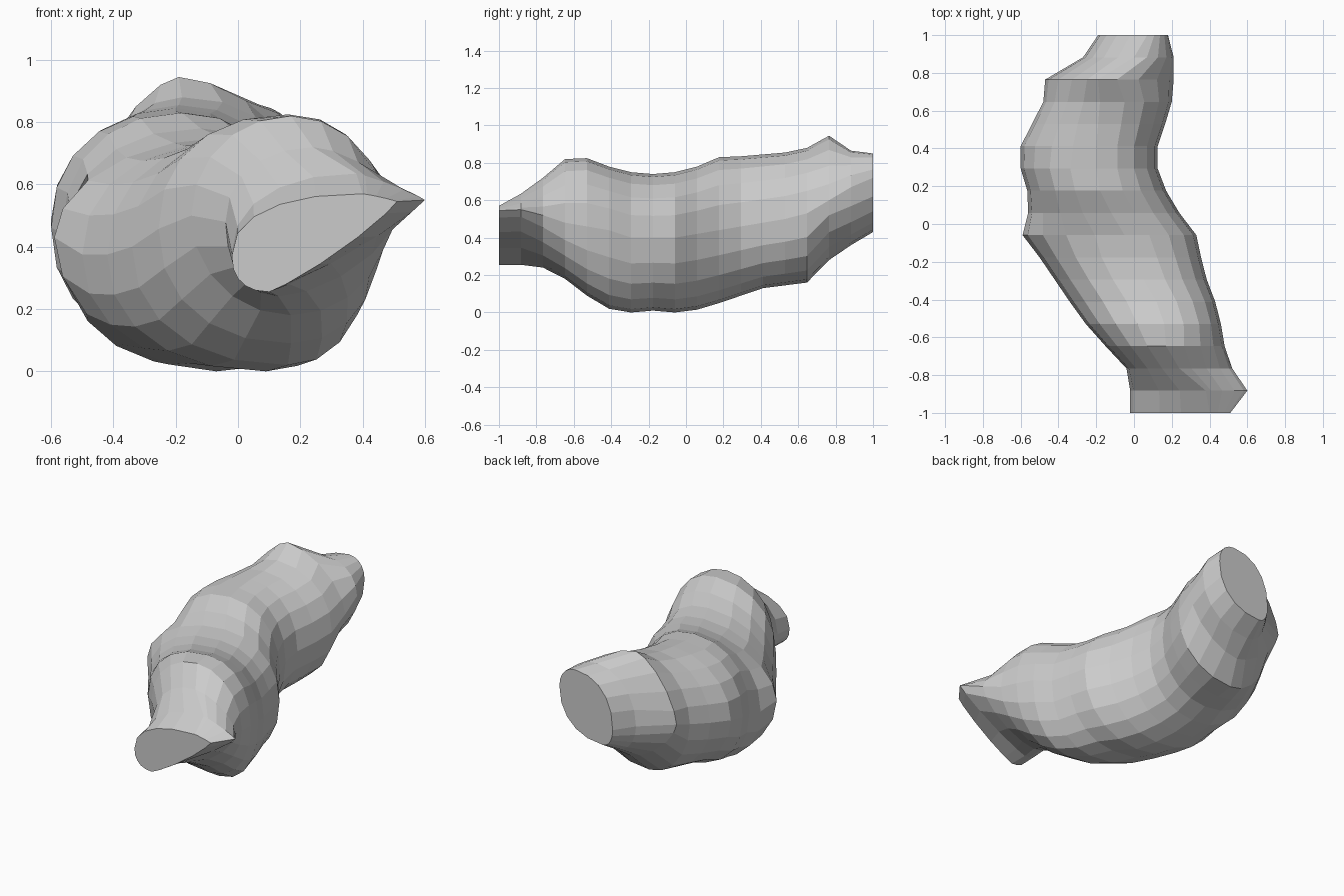
import bpy, bmesh
from math import sin, cos, pi

SIDES = 20

# Cross-sections from front (y=-1) to back (y=1), evenly spaced:
# left x, right x, top x, bottom x, widest z on the right, bottom z, top z
SECTIONS = [
    (-0.02, 0.51, 0.40, 0.10, 0.545, 0.255, 0.57),
    (-0.02, 0.60, 0.38, 0.10, 0.55, 0.255, 0.635),
    (-0.04, 0.52, 0.24, 0.13, 0.52, 0.24, 0.72),
    (-0.15, 0.48, 0.17, 0.17, 0.48, 0.18, 0.82),
    (-0.255, 0.46, 0.16, 0.17, 0.46, 0.09, 0.825),
    (-0.34, 0.43, 0.12, 0.16, 0.44, 0.02, 0.78),
    (-0.42, 0.385, 0.05, 0.09, 0.40, 0.00, 0.75),
    (-0.50, 0.355, 0.00, 0.02, 0.40, 0.01, 0.74),
    (-0.59, 0.33, -0.05, -0.07, 0.40, 0.00, 0.75),
    (-0.56, 0.24, -0.12, -0.12, 0.42, 0.015, 0.78),
    (-0.565, 0.17, -0.18, -0.17, 0.44, 0.05, 0.83),
    (-0.60, 0.125, -0.20, -0.20, 0.46, 0.09, 0.835),
    (-0.60, 0.125, -0.20, -0.20, 0.48, 0.13, 0.845),
    (-0.54, 0.165, -0.19, -0.20, 0.50, 0.145, 0.855),
    (-0.48, 0.20, -0.18, -0.20, 0.53, 0.16, 0.88),
    (-0.47, 0.21, -0.19, -0.15, 0.60, 0.28, 0.945),
    (-0.27, 0.21, 0.00, -0.13, 0.67, 0.36, 0.865),
    (-0.19, 0.18, 0.07, -0.12, 0.72, 0.43, 0.85),
]
# Roundness (left, right) where it differs: 1 = straight diagonals, 2 = ellipse
ROUNDNESS = {0: (2.3, 1.15), 1: (2.2, 1.15), 2: (2.1, 1.6), 3: (2, 2),
             8: (1.9, 2.2), 12: (2, 2.2), 13: (2, 2.2), 14: (1.9, 2.2),
             15: (1.5, 1.7), 16: (2, 2.1)}
# Widest z on the left where the section is slanted
LEFT_Z = {0: 0.37, 1: 0.38, 8: 0.43, 15: 0.56, 16: 0.54, 17: 0.54}


def section_point(sec, angle, powers, left_z):
    """Point on a rounded outline through the section's four extreme points."""
    xl, xr, xt, xb, zr, zb, zt = sec
    c, s = cos(angle), sin(angle)
    power = powers[1] if c > 0 else powers[0]
    u, v = abs(c) ** (2 / power), abs(s) ** (2 / power)
    side_x, side_z = (xr, zr) if c > 0 else (xl, left_z)
    pole_x, pole_z = (xt, zt) if s > 0 else (xb, zb)
    return pole_x + (side_x - pole_x) * u, side_z + (pole_z - side_z) * v


# Bent body: rings joined by faceted walls, flat-cut at both ends
bm = bmesh.new()
rings = []
for i, sec in enumerate(SECTIONS):
    y = -1 + 2 * i / (len(SECTIONS) - 1)
    powers = ROUNDNESS.get(i, (2.2, 2.2))
    left_z = LEFT_Z.get(i, (sec[5] + sec[6]) / 2)
    ring = []
    for k in range(SIDES):
        x, z = section_point(sec, 2 * pi * k / SIDES, powers, left_z)
        ring.append(bm.verts.new((x, y, z)))
    rings.append(ring)
for a, b in zip(rings, rings[1:]):
    for k in range(SIDES):
        n = (k + 1) % SIDES
        bm.faces.new((a[k], a[n], b[n], b[k]))
bm.faces.new(rings[0])
bm.faces.new(rings[-1])
bmesh.ops.recalc_face_normals(bm, faces=bm.faces)

mesh = bpy.data.meshes.new("bent_body")
bm.to_mesh(mesh)
bm.free()
body = bpy.data.objects.new("bent_body", mesh)
bpy.context.collection.objects.link(body)
